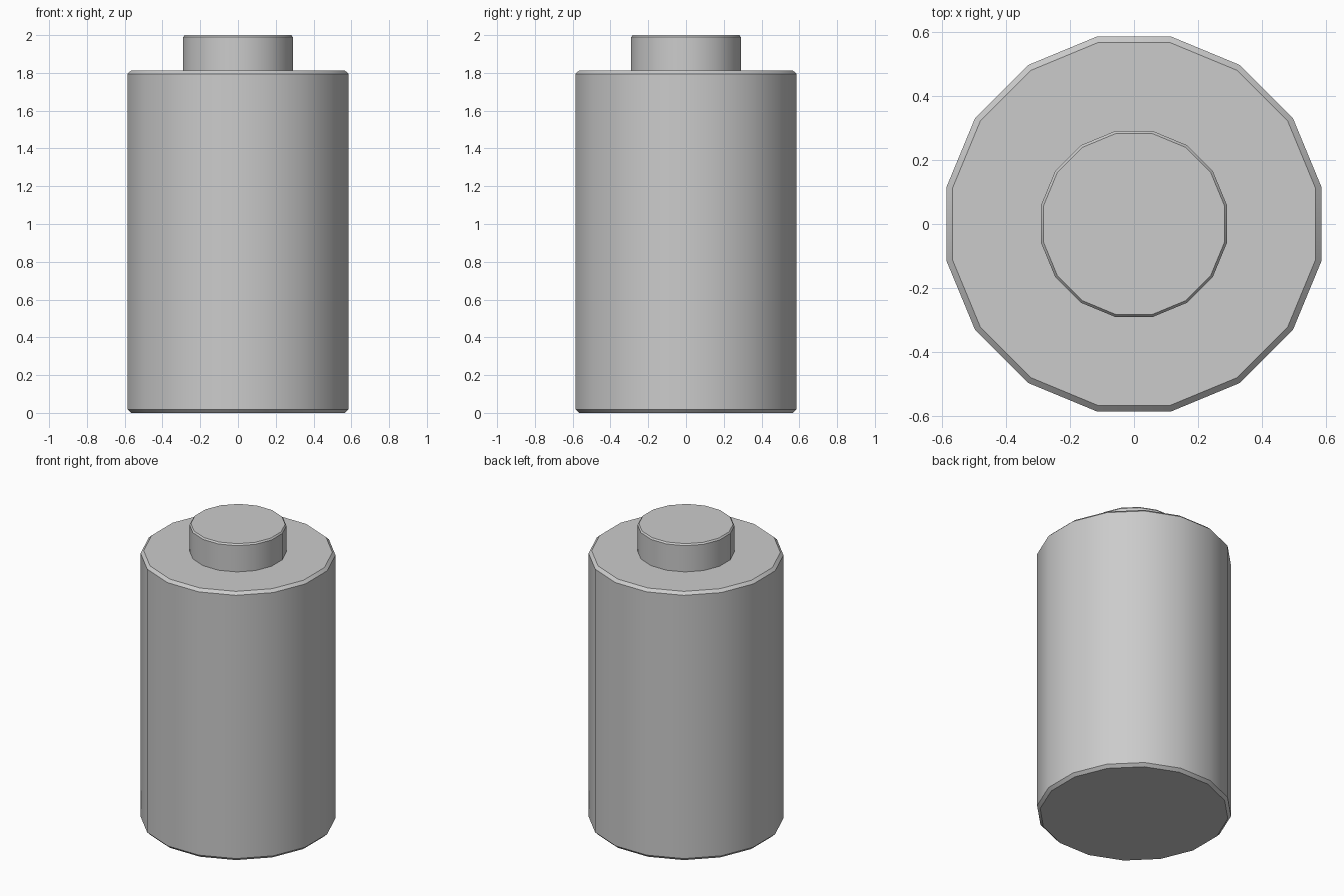
import bpy
import bmesh
import math

if "Cube" in bpy.data.objects:
    bpy.data.objects.remove(bpy.data.objects["Cube"])

SIDES = 16


def lathe(name, profile):
    """Closed 16-sided solid from (radius, z) rings, flats facing the axes."""
    bm = bmesh.new()
    rings = []
    for r, z in profile:
        ring = []
        for i in range(SIDES):
            a = 2 * math.pi * (i + 0.5) / SIDES
            ring.append(bm.verts.new((r * math.cos(a), r * math.sin(a), z)))
        rings.append(ring)
    for low, high in zip(rings, rings[1:]):
        for i in range(SIDES):
            j = (i + 1) % SIDES
            bm.faces.new((low[i], low[j], high[j], high[i]))
    bm.faces.new(rings[0][::-1])
    bm.faces.new(rings[-1])
    mesh = bpy.data.meshes.new(name)
    bm.to_mesh(mesh)
    bm.free()
    obj = bpy.data.objects.new(name, mesh)
    bpy.context.collection.objects.link(obj)
    # smooth round the sides, crisp chamfers
    bpy.ops.object.select_all(action='DESELECT')
    obj.select_set(True)
    bpy.context.view_layer.objects.active = obj
    bpy.ops.object.shade_smooth_by_angle(angle=math.radians(30))
    return obj


# Main cylinder with chamfered rims
lathe("battery_body", [(0.577, 0), (0.596, 0.019), (0.596, 1.795), (0.577, 1.813)])

# Raised terminal, set slightly into the body
lathe("top_terminal", [(0.296, 1.80), (0.296, 1.99), (0.288, 2.0)])
